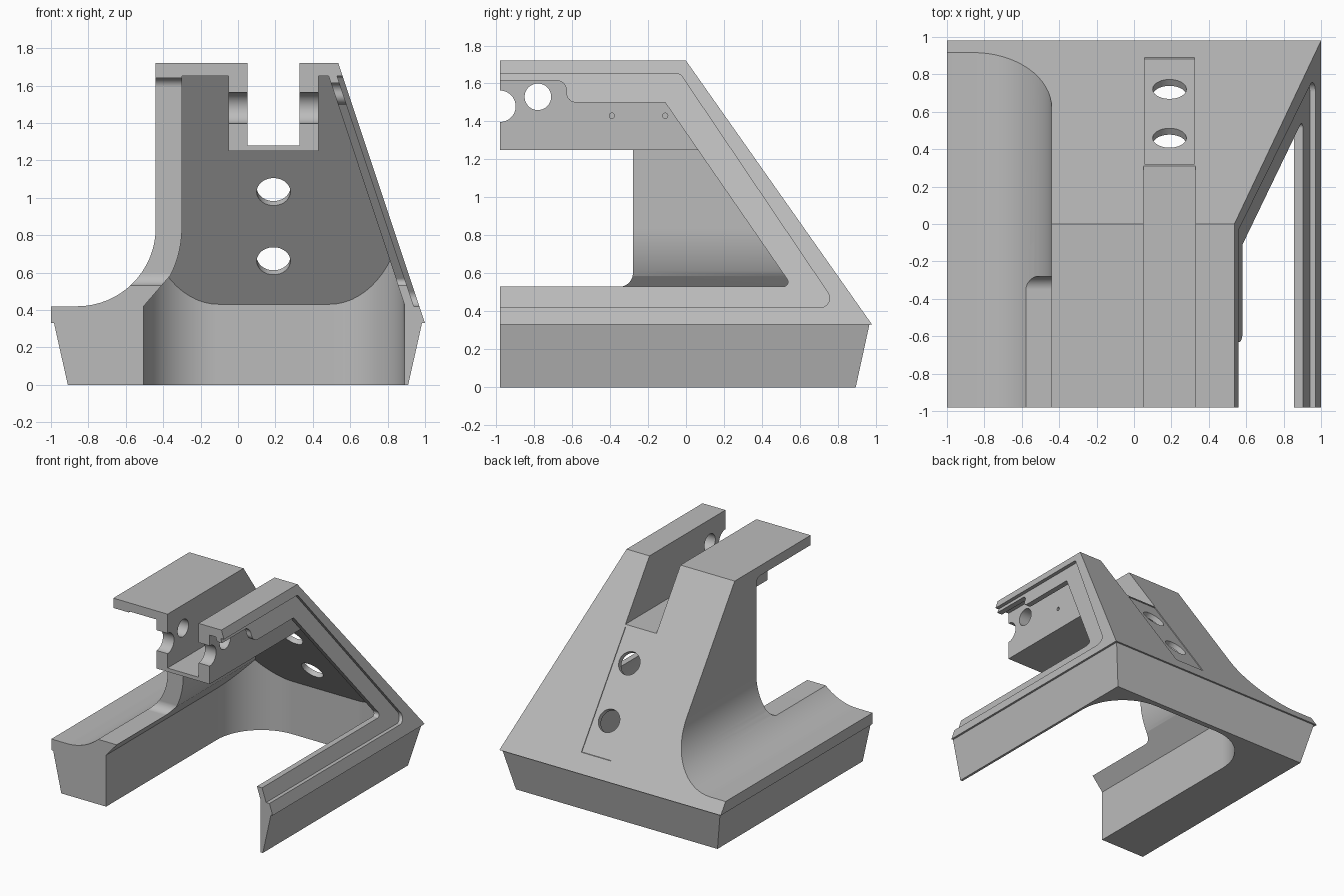
import bpy, bmesh, math
from mathutils import Vector

old = bpy.data.objects.get("Cube")
if old:
    bpy.data.objects.remove(old, do_unlink=True)

grey = bpy.data.materials.new("light_grey")
grey.use_nodes = True
grey.diffuse_color = (0.5, 0.5, 0.5, 1)
grey.node_tree.nodes["Principled BSDF"].inputs["Base Color"].default_value = (0.5, 0.5, 0.5, 1)


def outline(corners, steps=16):
    """Polygon from (a, b) or (a, b, radius) corners, rounding those with a radius."""
    pts = []
    n = len(corners)
    for i, c in enumerate(corners):
        p = Vector(c[:2])
        if len(c) == 2:
            pts.append(p)
            continue
        u = (Vector(corners[i - 1][:2]) - p).normalized()
        v = (Vector(corners[(i + 1) % n][:2]) - p).normalized()
        half = u.angle(v) / 2
        centre = p + (u + v).normalized() * c[2] / math.sin(half)
        reach = c[2] / math.tan(half)
        start, end = p + u * reach - centre, p + v * reach - centre
        turn = start.angle(end)
        for k in range(steps + 1):
            t = k / steps
            pts.append(centre + (start * math.sin((1 - t) * turn) + end * math.sin(t * turn)) / math.sin(turn))
    return pts


def prism(name, corners, axis, lo, hi, offset=lambda z: 0):
    """Extrude an outline along an axis; offset shifts x by height."""
    def place(p, d):
        if axis == "X":
            return (d + offset(p[1]), p[0], p[1])
        return (p[0], d, p[1]) if axis == "Y" else (p[0], p[1], d)
    bm = bmesh.new()
    pts = outline(corners)
    a, b = ([bm.verts.new(place(p, d)) for p in pts] for d in (lo, hi))
    bm.faces.new(a)
    bm.faces.new(b)
    for i in range(len(pts)):
        j = (i + 1) % len(pts)
        bm.faces.new((a[i], a[j], b[j], b[i]))
    bmesh.ops.recalc_face_normals(bm, faces=bm.faces)
    mesh = bpy.data.meshes.new(name)
    bm.to_mesh(mesh)
    bm.free()
    mesh.materials.append(grey)
    obj = bpy.data.objects.new(name, mesh)
    bpy.context.collection.objects.link(obj)
    return obj


def box(x, y, z):
    return prism("cutter", [(y[0], z[0]), (y[1], z[0]), (y[1], z[1]), (y[0], z[1])], "X", *x)


def rod(centre, radius, depth, rotation):
    bpy.ops.mesh.primitive_cylinder_add(vertices=48, radius=radius, depth=depth,
                                        location=centre, rotation=rotation)
    return bpy.context.object


def combine(obj, other, operation="DIFFERENCE"):
    mod = obj.modifiers.new("bool", "BOOLEAN")
    mod.object, mod.operation, mod.solver = other, operation, "EXACT"
    bpy.context.view_layer.objects.active = obj
    bpy.ops.object.modifier_apply(modifier=mod.name)
    bpy.data.objects.remove(other, do_unlink=True)


def back(z):
    return 0.98 * (1.72 - z) / 1.39


def wall(z):
    return 1.0 - (z - 0.33) / 3.0


FRONT = -1.3

# Upper shell: front outline crossed with side outline
body = prism("stand_body", [(1, 0.33), (wall(1.72), 1.72), (-0.44, 1.72), (-0.44, 0.42, 0.42),
                            (-1, 0.42), (-1, 0.33)], "Y", FRONT, 1.2)
combine(body, prism("side", [(FRONT, 0.2), (back(0.2), 0.2), (back(1.8), 1.8), (FRONT, 1.8)],
                    "X", -1.5, 1.5), "INTERSECT")

# Tapered base
base = prism("base", [(-0.91, 0), (0.91, 0), (0.987, 0.345), (-0.987, 0.345)], "Y", FRONT, 1.2)
combine(base, prism("side", [(FRONT, -0.1), (0.872, -0.1), (0.969, 0.345), (0.969, 0.4), (FRONT, 0.4)],
                    "X", -1.5, 1.5), "INTERSECT")
combine(body, base, "UNION")

# Inner cavity, leaving the hanging channel
arc = [(-0.86 + 0.56 * math.cos(math.radians(a)), 0.84 - 0.56 * math.sin(math.radians(a)))
       for a in range(0, 28, 3)]
cavity = prism("cavity", [(0.933, -0.1), (0.933, 0.3), (0.485, 1.65), (0.43, 1.65), (0.43, 1.25),
                          (-0.05, 1.25), (-0.05, 1.65), (-0.3, 1.65)] + arc
               + [(-0.505, 0.42), (-0.56, 0.357), (-0.56, -0.1)], "Y", -1.5, 1.2)
combine(cavity, prism("rounded_bay", [(-0.505, -1.4), (0.89, -1.4), (0.89, 0.85, 0.4), (-0.505, 0.85, 0.4)],
                      "Z", -0.05, 1.8), "INTERSECT")
combine(cavity, prism("inner_slope", [(-1.45, -0.2), (0.9, -0.2), (0.9, 0.36), (back(1.75) - 0.06, 1.75),
                                      (-1.45, 1.75)], "X", -1.5, 1.5), "INTERSECT")
combine(body, cavity)

# Top slot
combine(body, box((0.05, 0.33), (-1.5, 1.5), (1.28, 1.9)))

# Opening in the left wall
combine(body, prism("left_opening", [(-1.5, 0.53), (-0.28, 0.53, 0.07), (-0.28, 1.64, 0.05), (-1.5, 1.64)],
                    "X", -1.3, -0.2))

# Right wall: shallow recess, then the framed opening
combine(body, prism("recess", [(-1.5, 0.42), (0.8, 0.42, 0.05), (-0.03, 1.65, 0.03), (-1.5, 1.65)],
                    "X", -0.03, 0.3, wall))
combine(body, prism("right_opening", [(-1.5, 0.53), (0.56, 0.53, 0.025), (-0.11, 1.5), (-0.63, 1.5, 0.05),
                                      (-0.63, 1.615, 0.05), (-1.5, 1.615)], "X", 0.44, 1.3))

# Raised strip bed and two holes on the sloping back
top, low = 1.265, 0.458
combine(body, prism("strip_bed", [(back(top) - 0.008, top), (back(top) + 0.1, top),
                                  (back(low) + 0.1, low), (back(low) - 0.008, low)], "X", 0.057, 0.323))
tilt = -math.atan2(1.39, 0.98)
for z in (1.06, 0.69):
    combine(body, rod((0.19, back(z), z), 0.09, 0.3, (tilt, 0, 0)))

# Cross holes through the channel
for y, z, r in ((-0.98, 1.48, 0.083), (-0.78, 1.53, 0.07)):
    combine(body, rod((0.19, y, z), r, 0.51, (0, math.pi / 2, 0)))
for y in (-0.39, -0.11):
    combine(body, rod((0.42, y, 1.43), 0.014, 0.06, (0, math.pi / 2, 0)))

# Shallow pad on the inner left wall
combine(body, box((-0.306, -0.2), (-0.26, -0.01), (0.96, 1.25)))

# Flat front cut
combine(body, box((-2, 2), (-2, -0.98), (-1, 3)))

# Finish
bpy.ops.object.select_all(action="DESELECT")
body.select_set(True)
bpy.context.view_layer.objects.active = body
body.data.materials.clear()
body.data.materials.append(grey)
for face in body.data.polygons:
    face.material_index = 0
bpy.ops.object.shade_smooth_by_angle(angle=math.radians(20))
weighted = body.modifiers.new("weighted_normals", "WEIGHTED_NORMAL")
weighted.keep_sharp = True
